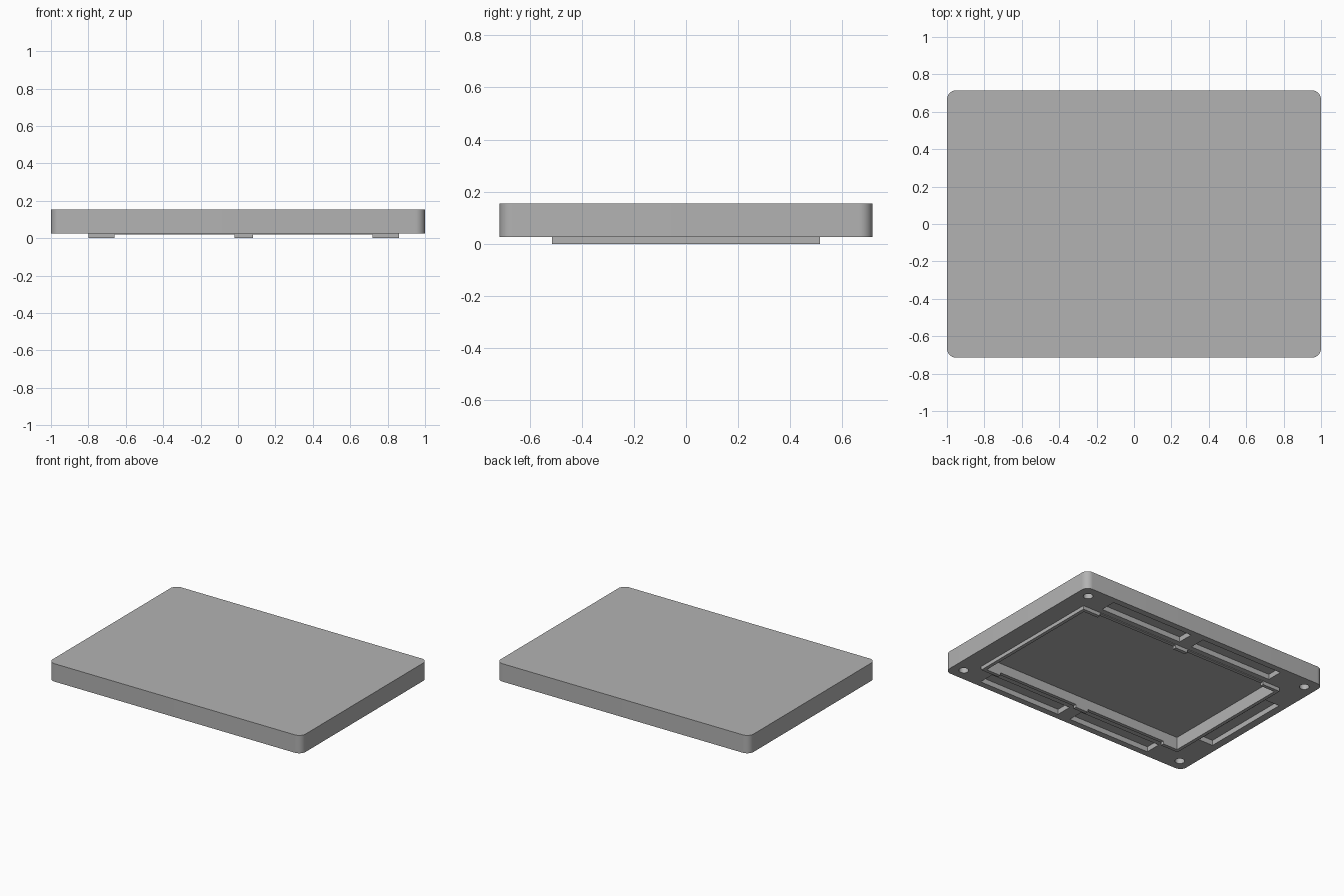
import bpy, bmesh, math

if "Cube" in bpy.data.objects:
    bpy.data.objects.remove(bpy.data.objects["Cube"])

BASE, TOP = 0.026, 0.154      # underside and top of the slab
HX, HY, R = 1.0, 0.715, 0.05  # half sizes and corner radius

mat = bpy.data.materials.new("plain_grey")
mat.diffuse_color = (0.45, 0.45, 0.45, 1)
mat.use_nodes = True
mat.node_tree.nodes["Principled BSDF"].inputs["Base Color"].default_value = mat.diffuse_color


def finish(bm, name, helper=False):
    bmesh.ops.recalc_face_normals(bm, faces=bm.faces[:])
    me = bpy.data.meshes.new(name)
    bm.to_mesh(me)
    bm.free()
    ob = bpy.data.objects.new(name, me)
    bpy.context.collection.objects.link(ob)
    me.materials.append(mat)
    ob.hide_render = helper
    if helper:
        ob.hide_viewport = False
    return ob


def prism(name, outline, z0, z1, helper=False):
    bm = bmesh.new()
    face = bm.faces.new([bm.verts.new((x, y, z0)) for x, y in outline])
    ext = bmesh.ops.extrude_face_region(bm, geom=[face])
    for v in ext["geom"]:
        if isinstance(v, bmesh.types.BMVert):
            v.co.z = z1
    return finish(bm, name, helper)


def box(name, x0, x1, y0, y1, z0, z1):
    return prism(name, [(x0, y0), (x1, y0), (x1, y1), (x0, y1)], z0, z1, True)


def arc(cx, cy, r, a0, a1, n):
    return [(cx + r * math.cos(math.radians(a0 + (a1 - a0) * i / n)),
             cy + r * math.sin(math.radians(a0 + (a1 - a0) * i / n)))
            for i in range(n + 1)]


# Slab with rounded corners
outline = []
for i, (sx, sy) in enumerate([(1, 1), (-1, 1), (-1, -1), (1, -1)]):
    outline += arc(sx * (HX - R), sy * (HY - R), R, 90 * i, 90 * i + 90, 10)
slab = prism("cover_slab", outline, BASE, TOP)

tools = []
# Raised rim: low band, plus full-height ends and middle tab
tools.append((box("rim_band", -0.80, 0.86, -0.515, 0.515, 0.021, 0.05), "UNION"))
for x0, x1 in [(-0.80, -0.66), (-0.02, 0.08), (0.72, 0.86)]:
    tools.append((box("rim_block", x0, x1, -0.515, 0.515, 0, 0.06), "UNION"))

# Central pocket leaves only a thin rim around itself
tools.append((box("pocket_cutter", -0.775, 0.835, -0.49, 0.49, -0.1, 0.09), "DIFFERENCE"))

# Long slots beside the pocket
for s in (-1, 1):
    y0, y1 = sorted((s * 0.555, s * 0.67))
    for x0, x1 in [(0.08, 0.735), (-0.675, -0.02)]:
        tools.append((box("slot_cutter", x0, x1, y0, y1, -0.1, BASE + 0.037), "DIFFERENCE"))
tools.append((box("end_slot_cutter", -0.945, -0.83, -0.335, 0.335, -0.1, BASE + 0.037), "DIFFERENCE"))

# Round corner holes
for sx in (-1, 1):
    for sy in (-1, 1):
        ring = arc(sx * 0.914, sy * 0.627, 0.032, 0, 360, 24)[:-1]
        tools.append((prism("hole_cutter", ring, -0.1, 0.106, True), "DIFFERENCE"))

bpy.context.view_layer.objects.active = slab
for tool, op in tools:
    mod = slab.modifiers.new(tool.name, "BOOLEAN")
    mod.operation, mod.solver, mod.object = op, "EXACT", tool
    bpy.ops.object.modifier_apply(modifier=mod.name)
for tool, op in tools:
    bpy.data.objects.remove(tool)

slab.select_set(True)
bpy.ops.object.shade_smooth_by_angle(angle=math.radians(30))
